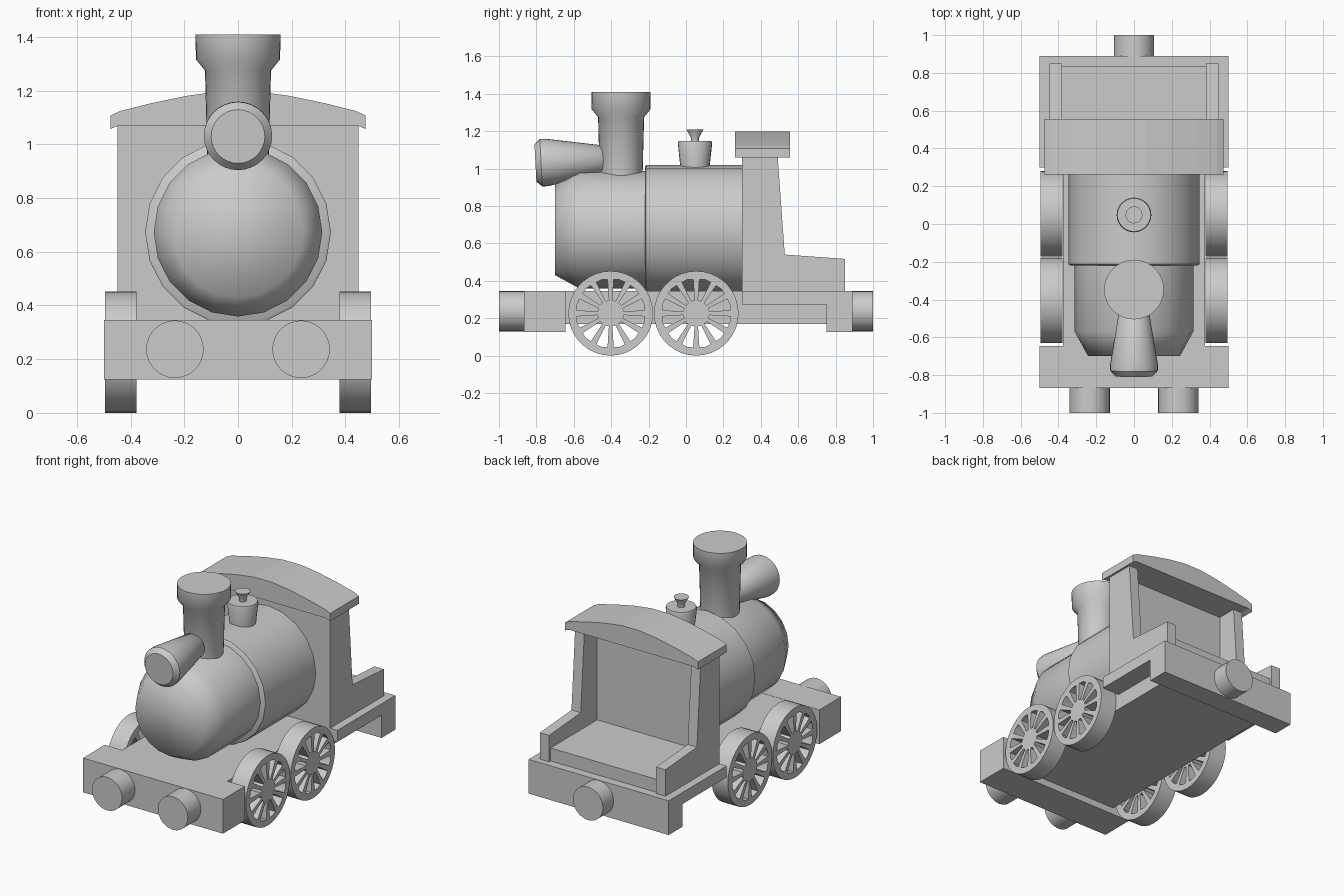
import bpy, bmesh
from math import sin, cos, pi, radians
from mathutils import Vector

if "Cube" in bpy.data.objects:
    bpy.data.objects.remove(bpy.data.objects["Cube"])


def add(name, bm, loc=(0, 0, 0), smooth=None):
    bmesh.ops.recalc_face_normals(bm, faces=bm.faces)
    me = bpy.data.meshes.new(name)
    bm.to_mesh(me)
    bm.free()
    ob = bpy.data.objects.new(name, me)
    ob.location = loc
    bpy.context.collection.objects.link(ob)
    if smooth:
        shade(ob, smooth)
    return ob


def shade(ob, angle):
    bpy.ops.object.select_all(action='DESELECT')
    ob.select_set(True)
    bpy.context.view_layer.objects.active = ob
    bpy.ops.object.shade_smooth_by_angle(angle=radians(angle))


def prism(name, pts, axis, a, b):
    """Extrude a 2D outline from a to b: along x the points are (y, z), along y they are (x, z)."""
    bm = bmesh.new()
    vs = [bm.verts.new((a, p, q) if axis == 'x' else (p, a, q)) for p, q in pts]
    f = bm.faces.new(vs)
    ext = bmesh.ops.extrude_face_region(bm, geom=[f])['geom']
    d = Vector((b - a, 0, 0) if axis == 'x' else (0, b - a, 0))
    bmesh.ops.translate(bm, vec=d, verts=[v for v in ext if isinstance(v, bmesh.types.BMVert)])
    return add(name, bm)


def box(name, x, y, z):
    return prism(name, [(y[0], z[0]), (y[1], z[0]), (y[1], z[1]), (y[0], z[1])], 'x', *x)


def lathe(name, prof, segs, axis, loc, smooth=40):
    """Turn a profile of (position along axis, radius) and cap both ends."""
    bm = bmesh.new()
    rings = []
    for h, r in prof:
        ring = []
        for i in range(segs):
            c, s = r * cos(2 * pi * i / segs), r * sin(2 * pi * i / segs)
            ring.append(bm.verts.new((c, s, h) if axis == 'z' else (c, h, s)))
        rings.append(ring)
    for lo, hi in zip(rings, rings[1:]):
        for i in range(segs):
            j = (i + 1) % segs
            bm.faces.new((lo[i], lo[j], hi[j], hi[i]))
    bm.faces.new(rings[0])
    bm.faces.new(rings[-1])
    return add(name, bm, loc, smooth)


# Chassis: narrow middle, front beam, stepped rear platform
box("chassis", (-0.375, 0.375), (-0.66, 0.76), (0.17, 0.345))
box("front_beam", (-0.5, 0.5), (-0.867, -0.645), (0.125, 0.346))
prism("rear_platform", [(0.3, 0.272), (0.75, 0.272), (0.75, 0.125), (0.89, 0.125),
                        (0.89, 0.346), (0.3, 0.346)], 'x', -0.5, 0.5)

# Buffers
for side, x in (("left", -0.235), ("right", 0.235)):
    lathe("front_buffer_" + side, [(-1, 0.107), (-0.85, 0.107)], 32, 'y', (x, 0, 0.237))
lathe("rear_buffer", [(0.87, 0.107), (1, 0.107)], 32, 'y', (0, 0, 0.237))

# Boiler barrel and rounded smokebox
lathe("boiler", [(-0.22, 0.337), (-0.213, 0.346), (0.31, 0.346)], 20, 'y', (0, 0, 0.673))
lathe("smokebox", [(-0.7, 0.243), (-0.57, 0.314), (-0.2, 0.314)], 20, 'y', (0, 0, 0.673), 70)

# Chimney, steam dome and its whistle
lathe("chimney", [(0.93, 0.114), (1.275, 0.123), (1.317, 0.157), (1.41, 0.158)],
      32, 'z', (0, -0.347, 0))
lathe("steam_dome", [(0.98, 0.075), (1.135, 0.092), (1.147, 0.088)], 24, 'z', (0, 0.048, 0))
lathe("whistle", [(1.14, 0.022), (1.165, 0.022), (1.208, 0.045)], 20, 'z', (0, 0.048, 0))

# Headlamp, tilted slightly downwards
lamp = lathe("headlamp", [(-0.03, 0.1), (0, 0.127), (0.03, 0.127), (0.325, 0.077), (0.345, 0.055)],
             32, 'y', (0, -0.775, 1.031))
lamp.rotation_euler.x = radians(3)

# Cab: side walls with low rear arms, front wall, raised floor
side_wall = [(0.3, 0.34), (0.85, 0.34), (0.85, 0.517), (0.528, 0.54), (0.489, 1.08), (0.3, 1.08)]
prism("cab_side_left", side_wall, 'x', -0.448, -0.382)
prism("cab_side_right", side_wall, 'x', 0.382, 0.448)
box("cab_front_wall", (-0.39, 0.39), (0.3, 0.36), (0.34, 1.08))
box("cab_floor", (-0.39, 0.39), (0.33, 0.835), (0.34, 0.43))

# Arched cab roof
half = [(0.445, 1.07), (0.474, 1.058), (0.474, 1.108), (0.44, 1.124),
        (0.32, 1.154), (0.19, 1.181), (0.065, 1.198)]
prism("cab_roof", half + [(-x, z) for x, z in reversed(half)], 'y', 0.262, 0.557)


# Spoked wheel: a disc outline with wedge-shaped holes, filled and extruded
def ring_spline(cu, pts):
    sp = cu.splines.new('POLY')
    sp.points.add(len(pts) - 1)
    for p, (x, y) in zip(sp.points, pts):
        p.co = (x, y, 0, 1)
    sp.use_cyclic_u = True


cu = bpy.data.curves.new("wheel_outline", 'CURVE')
cu.dimensions = '2D'
cu.fill_mode = 'BOTH'
cu.extrude = 0.059
ring_spline(cu, [(0.226 * cos(2 * pi * i / 36), 0.226 * sin(2 * pi * i / 36)) for i in range(36)])
for k in range(12):
    a = 2 * pi * (k + 0.5) / 12
    wedge = [(0.07, -0.009), (0.18, -0.031), (0.186, 0), (0.18, 0.031), (0.07, 0.009)]
    ring_spline(cu, [(u * cos(a) - v * sin(a), u * sin(a) + v * cos(a)) for u, v in wedge])
outline = bpy.data.objects.new("wheel_outline", cu)
bpy.context.collection.objects.link(outline)
bpy.context.view_layer.update()
wheel_mesh = bpy.data.meshes.new_from_object(
    outline.evaluated_get(bpy.context.evaluated_depsgraph_get()))
bpy.data.objects.remove(outline)

for side, x in (("left", -0.437), ("right", 0.437)):
    for end, y in (("front", -0.403), ("rear", 0.055)):
        bm = bmesh.new()
        bm.from_mesh(wheel_mesh)
        bmesh.ops.remove_doubles(bm, verts=bm.verts, dist=0.0005)
        w = add(f"{end}_wheel_{side}", bm, (x, y, 0.226), 30)
        w.rotation_euler.y = pi / 2
